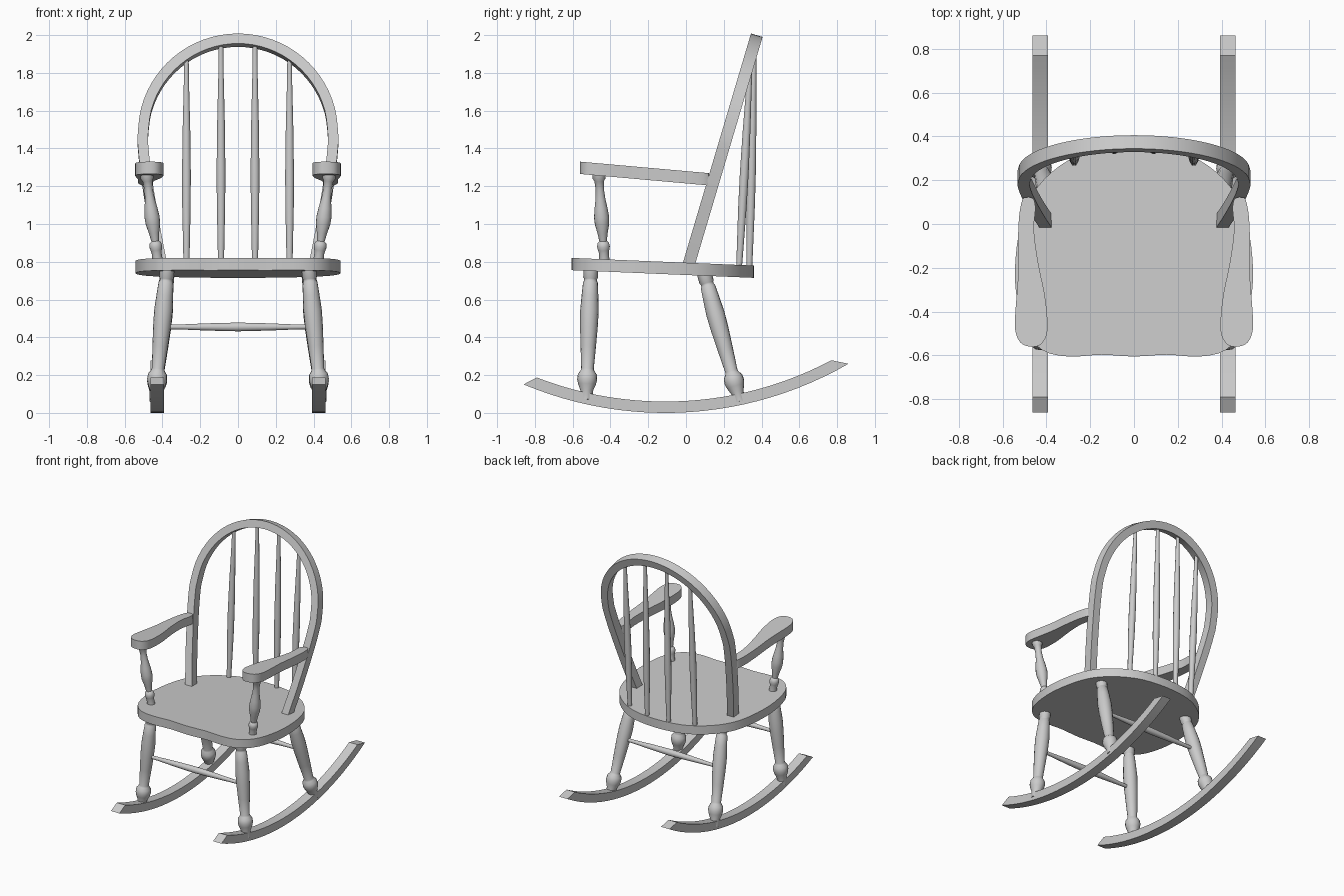
import bpy, bmesh, math
from mathutils import Vector

cube = bpy.data.objects.get("Cube")
if cube:
    bpy.data.objects.remove(cube, do_unlink=True)

grey = bpy.data.materials.new("plain grey")
grey.use_nodes = True
GREY = (0.6, 0.6, 0.6, 1)
grey.diffuse_color = GREY
grey.node_tree.nodes["Principled BSDF"].inputs["Base Color"].default_value = GREY


def finish(name, bm, angle=30):
    bmesh.ops.recalc_face_normals(bm, faces=bm.faces)
    mesh = bpy.data.meshes.new(name)
    bm.to_mesh(mesh)
    bm.free()
    mesh.materials.append(grey)
    mesh.shade_smooth()
    mesh.set_sharp_from_angle(angle=math.radians(angle))
    obj = bpy.data.objects.new(name, mesh)
    bpy.context.collection.objects.link(obj)
    return obj


def smooth_path(pts, steps, closed=False):
    """Catmull-Rom curve through the points."""
    pts = [Vector(p) for p in pts]
    n = len(pts)
    out = []
    for i in range(n if closed else n - 1):
        if closed:
            a, b, c, d = (pts[(i + k) % n] for k in (-1, 0, 1, 2))
        else:
            a, b, c, d = (pts[min(max(i + k, 0), n - 1)] for k in (-1, 0, 1, 2))
        for s in range(steps):
            t = s / steps
            out.append(b + (c - a) * t / 2 + (a * 2 - b * 5 + c * 4 - d) * t * t / 2
                       + (b * 3 - a - c * 3 + d) * t ** 3 / 2)
    return out if closed else out + [pts[-1]]


def skin(name, rings, angle=30):
    """Join equal rings of points into a capped tube."""
    bm = bmesh.new()
    loops = [[bm.verts.new(p) for p in ring] for ring in rings]
    n = len(loops[0])
    for lo, hi in zip(loops, loops[1:]):
        for i in range(n):
            j = (i + 1) % n
            bm.faces.new((lo[i], lo[j], hi[j], hi[i]))
    bm.faces.new(loops[0])
    bm.faces.new(loops[-1])
    return finish(name, bm, angle)


def turned(name, start, end, profile, sides=16):
    """Lathe a (fraction along, radius) profile between two points."""
    start, end = Vector(start), Vector(end)
    axis = (end - start).normalized()
    u = axis.orthogonal().normalized()
    v = axis.cross(u)
    turns = [math.tau * i / sides for i in range(sides)]
    rings = [[start.lerp(end, f) + (u * math.cos(a) + v * math.sin(a)) * r for a in turns]
             for f, r in profile]
    return skin(name, rings, 40)


def board(name, outline, top, slope, thick):
    """Flat board with a top that slopes along y."""
    return skin(name, [[(p.x, p.y, top + slope * p.y - drop) for p in outline]
                       for drop in (thick, 0)])


# Seat, a rounded board with a gently waved front edge
half = [(0, -.605), (.15, -.597), (.3, -.605), (.42, -.575), (.505, -.47), (.542, -.28),
        (.535, -.1), (.5, .06), (.44, .17), (.34, .265), (.2, .335), (0, .36)]
outline = half + [(-x, y) for x, y in half[-2:0:-1]]
board("seat", smooth_path([(x, y, 0) for x, y in outline], 3, True), .795, -.042, .065)

# Bent back bow, a rectangular bar swept along a leaning arch
LEAN = .297


def lean_y(z):
    return .372 + (z - 1.99) * LEAN


right_side = [(.4, .765), (.445, 1.0), (.485, 1.25), (.502, 1.4)]
arch = [(.503 * math.cos(math.radians(a)), 1.47 + .503 * math.sin(math.radians(a)))
        for a in range(0, 181, 15)]
bow = right_side + arch + [(-x, z) for x, z in right_side[::-1]]
path = smooth_path([(x, lean_y(z), z) for x, z in bow], 3)
depth = Vector((0, 1, -LEAN)).normalized()
rings = []
for i, p in enumerate(path):
    along = path[min(i + 1, len(path) - 1)] - path[max(i - 1, 0)]
    across = along.cross(depth).normalized()
    rings.append([p + across * .0275 * s + depth * .032 * t
                  for s, t in ((-1, -1), (1, -1), (1, 1), (-1, 1))])
skin("back_bow", rings)

# Back spindles
spindle = [(0, .015), (.1, .018), (.3, .023), (.45, .024), (.65, .021), (.85, .015), (1, .012)]
for i, (x, y, top) in enumerate([(-.273, .28, 1.89), (-.09, .335, 1.955),
                                 (.09, .335, 1.955), (.273, .28, 1.89)]):
    turned(f"back_spindle_{i + 1}", (x, y, .75), (x, lean_y(top), top), spindle, 12)

# Profiles of the turned legs and arm posts, listed from the top
leg = [(0, .039), (.09, .039), (.1, .034), (.115, .034), (.125, .039), (.22, .044), (.33, .049),
       (.45, .047), (.6, .041), (.77, .033), (.785, .037), (.81, .05), (.85, .053), (.885, .047),
       (.93, .034), (1, .031)]
post = [(0, .033), (.07, .035), (.1, .026), (.2, .022), (.3, .026), (.4, .034), (.5, .04),
        (.58, .038), (.68, .027), (.77, .02), (.79, .03), (.83, .034), (.87, .03), (.9, .026),
        (1, .028)]
stretcher = [(0, .012), (.12, .014), (.3, .02), (.5, .024), (.7, .02), (.88, .014), (1, .012)]

arm = [(.395, -.44), (.4, -.51), (.43, -.553), (.475, -.56), (.52, -.54), (.543, -.48), (.54, -.38),
       (.53, -.25), (.53, -.1), (.525, .03), (.51, .11), (.49, .122), (.46, .115), (.45, .07),
       (.457, -.03), (.437, -.18), (.408, -.32)]

R, MID = 1.94, -.11     # rocker arc radius and lowest point
for side, s in (("left", 1), ("right", -1)):
    # Arm rest and its post
    board(side + "_arm", smooth_path([(x * s, y, 0) for x, y in arm], 3, True),
          1.28, -.089, .065)
    turned(side + "_arm_post", (.485 * s, -.462, 1.275), (.425 * s, -.432, .8), post)

    # Legs
    turned(side + "_front_leg", (.373 * s, -.503, .78), (.438 * s, -.527, .07), leg)
    turned(side + "_back_leg", (.373 * s, .092, .755), (.438 * s, .285, .06), leg)

    # Rocker, an arc with slanted tips
    def arc(radius, y0, y1, n=24):
        a0, a1 = (math.asin((y - MID) / radius) for y in (y0, y1))
        angles = [a0 + (a1 - a0) * i / n for i in range(n + 1)]
        return [(MID + radius * math.sin(a), R - radius * math.cos(a)) for a in angles]

    rings = []
    for (yl, zl), (yh, zh) in zip(arc(R, -.86, .86), arc(R - .06, -.79, .77)):
        rings.append([(.428 * s - .035, yl, zl), (.428 * s + .035, yl, zl),
                      (.428 * s + .035, yh, zh), (.428 * s - .035, yh, zh)])
    skin(side + "_rocker", rings)

# Cross stretchers between the legs
for name, y in (("front_stretcher", -.514), ("back_stretcher", .176)):
    turned(name, (-.39, y, .455), (.39, y, .455), stretcher, 12)
